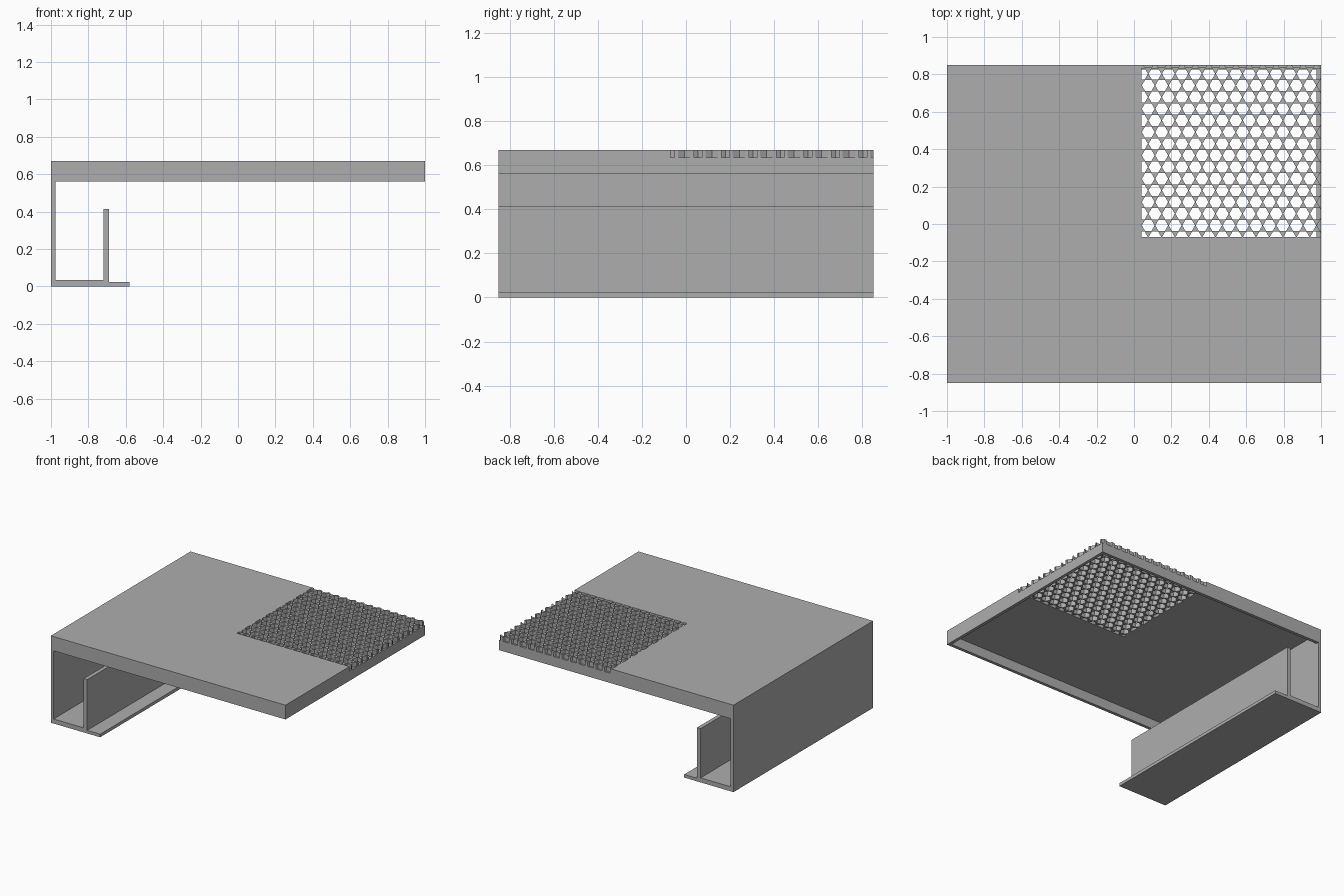
import bpy, bmesh, math

cube = bpy.data.objects.get("Cube")
if cube:
    bpy.data.objects.remove(cube, do_unlink=True)

grey = bpy.data.materials.new("mid_grey")
grey.use_nodes = True
COLOUR = (0.42, 0.42, 0.42, 1)
grey.diffuse_color = COLOUR
bsdf = next(n for n in grey.node_tree.nodes if n.type == 'BSDF_PRINCIPLED')
bsdf.inputs["Base Color"].default_value = COLOUR

X, Y = 1.0, 0.85                 # half width and half depth
TOP, UNDER, RIM = 0.67, 0.635, 0.56
WALL = 0.024
GX, GY = 0.04, -0.07             # inner corner of the grille


def add_prism(bm, outline, vector):
    """Closed prism from a 3D outline swept along a vector."""
    face = bm.faces.new([bm.verts.new(p) for p in outline])
    moved = bmesh.ops.extrude_face_region(bm, geom=[face])["geom"]
    bmesh.ops.translate(bm, vec=vector,
                        verts=[v for v in moved if isinstance(v, bmesh.types.BMVert)])


def finish(bm, name):
    bmesh.ops.recalc_face_normals(bm, faces=bm.faces)
    mesh = bpy.data.meshes.new(name)
    bm.to_mesh(mesh)
    bm.free()
    mesh.materials.append(grey)
    obj = bpy.data.objects.new(name, mesh)
    bpy.context.collection.objects.link(obj)
    return obj


def prism(name, outline, vector):
    bm = bmesh.new()
    add_prism(bm, outline, vector)
    return finish(bm, name)


def slab(name, x0, x1, y0, y1, z0, z1):
    outline = [(x0, y0, z0), (x1, y0, z0), (x1, y1, z0), (x0, y1, z0)]
    return prism(name, outline, (0, 0, z1 - z0))


# Solid top panel, L-shaped around the grille
panel = [(-X, -Y), (X, -Y), (X, GY), (GX, GY), (GX, Y), (-X, Y)]
prism("top_panel", [(x, y, UNDER) for x, y in panel], (0, 0, TOP - UNDER))

# Rim walls hanging below the panel
slab("front_rim", -X + WALL, X, -Y, -Y + WALL, RIM, UNDER)
slab("back_rim", -X + WALL, X, Y - WALL, Y, RIM, UNDER)
slab("side_rim", X - WALL, X, -Y + WALL, Y - WALL, RIM, UNDER)

# Side wall, floor, upright fin and foot flange as one channel section
channel = [(-X, 0), (-0.58, 0), (-0.58, 0.024), (-0.69, 0.024), (-0.69, 0.415),
           (-0.72, 0.415), (-0.72, 0.035), (-X + WALL, 0.035),
           (-X + WALL, UNDER), (-X, UNDER)]
prism("side_channel", [(x, -Y, z) for x, z in channel], (0, 2 * Y, 0))

# Grille: corner plate pierced by staggered, nearly touching hexagons
grille = slab("grille", GX, X, GY, Y, UNDER, TOP)
SIDE = 0.036
ROW = SIDE * math.sqrt(3)
bm = bmesh.new()
for row in range(16):
    for col in range(15):
        cx = GX + (2 * col - row % 2) * SIDE
        cy = GY + row * ROW
        if cx - SIDE > X or cy - ROW / 2 > Y:
            continue
        hexagon = [(cx + 0.95 * SIDE * math.cos(k * math.pi / 3),
                    cy + 0.95 * SIDE * math.sin(k * math.pi / 3), UNDER - 0.02)
                   for k in range(6)]
        add_prism(bm, hexagon, (0, 0, TOP - UNDER + 0.04))
cutter = finish(bm, "hole_cutter")
cutter.hide_render = True

holes = grille.modifiers.new("holes", 'BOOLEAN')
holes.operation = 'DIFFERENCE'
holes.solver = 'EXACT'
holes.object = cutter

# Bake the holes and drop the helper
bpy.context.view_layer.update()
depsgraph = bpy.context.evaluated_depsgraph_get()
pierced = bpy.data.meshes.new_from_object(grille.evaluated_get(depsgraph))
grille.modifiers.clear()
grille.data = pierced
bpy.data.objects.remove(cutter, do_unlink=True)
